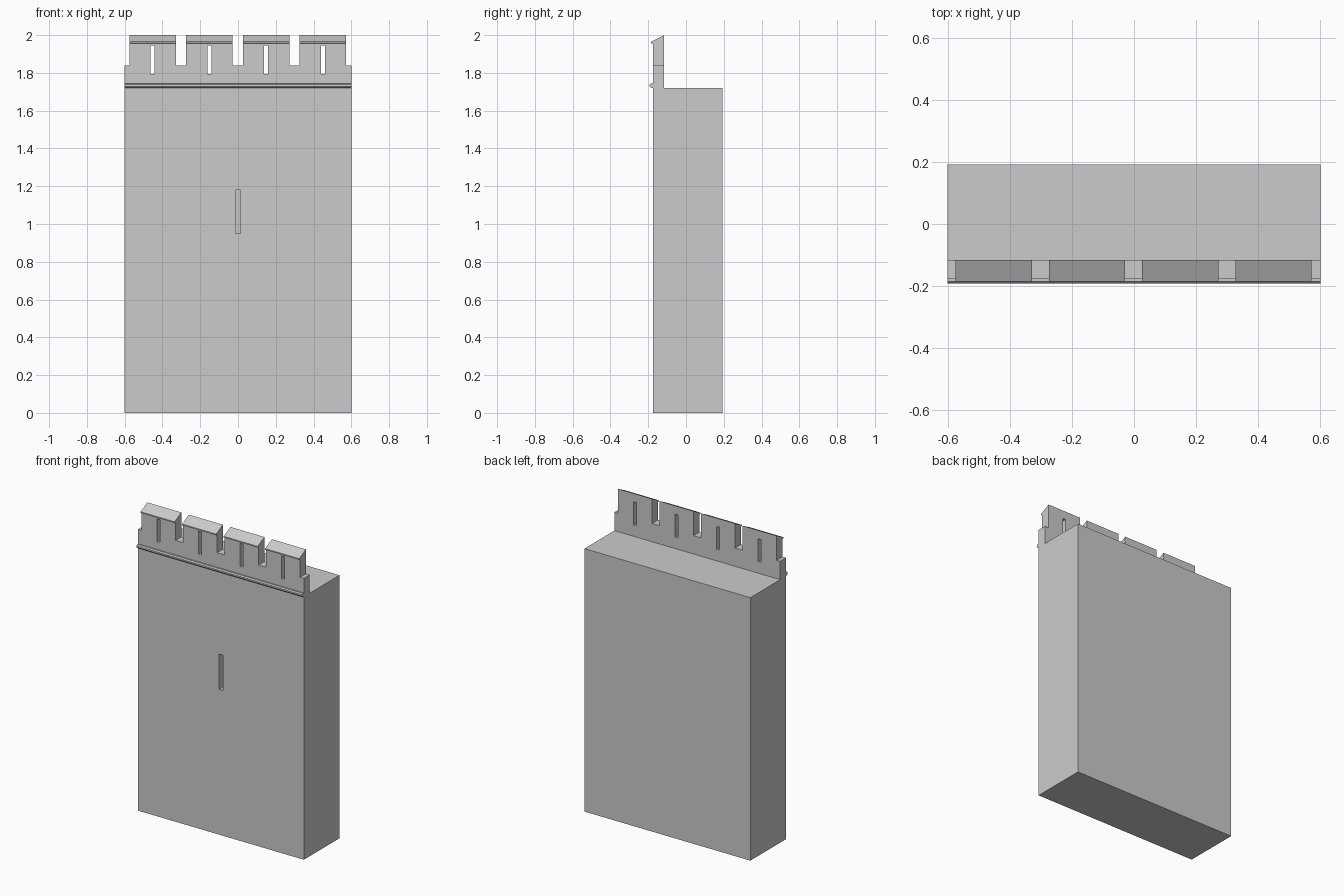
import bpy
import bmesh

cube = bpy.data.objects.get("Cube")
if cube:
    bpy.data.objects.remove(cube, do_unlink=True)

HALF = 0.6          # half the wall width
FRONT = -0.176      # front face of the wall
CRENEL_Z = 1.84     # floor of the gaps
PITCH = 0.3005
MERLON_W = 0.246
CENTRES = [-0.452 + PITCH * i for i in range(4)]

stone = bpy.data.materials.new("grey stone")
stone.diffuse_color = (0.6, 0.6, 0.6, 1)
stone.use_nodes = True
stone.node_tree.nodes["Principled BSDF"].inputs["Base Color"].default_value = (0.6, 0.6, 0.6, 1)


def make_object(name, bm):
    bmesh.ops.recalc_face_normals(bm, faces=bm.faces)
    mesh = bpy.data.meshes.new(name)
    bm.to_mesh(mesh)
    bm.free()
    mesh.materials.append(stone)
    obj = bpy.data.objects.new(name, mesh)
    bpy.context.scene.collection.objects.link(obj)
    return obj


def extrude_along_x(name, profile):
    """Sweep a (y, z) profile across the full width."""
    bm = bmesh.new()
    face = bm.faces.new([bm.verts.new((-HALF, y, z)) for y, z in profile])
    grown = bmesh.ops.extrude_face_region(bm, geom=[face])["geom"]
    verts = [v for v in grown if isinstance(v, bmesh.types.BMVert)]
    bmesh.ops.translate(bm, verts=verts, vec=(2 * HALF, 0, 0))
    return make_object(name, bm)


def add_box(bm, x0, x1, y0, y1, z0, z1):
    verts = bmesh.ops.create_cube(bm, size=1)["verts"]
    for v in verts:
        v.co = (x1 if v.co.x > 0 else x0,
                y1 if v.co.y > 0 else y0,
                z1 if v.co.z > 0 else z0)


# Wall with parapet and sloped, slightly overhanging coping
wall = extrude_along_x("castle_wall", [
    (FRONT, 0), (0.192, 0), (0.192, 1.72), (-0.116, 1.72), (-0.116, 2),
    (-0.185, 1.965), (-0.185, 1.957), (FRONT, 1.955)])

# Gaps between merlons, arrow slits and the recessed slit in the wall
bm = bmesh.new()
edges = [-HALF - 0.1]
for c in CENTRES:
    edges += [c - MERLON_W / 2, c + MERLON_W / 2]
edges.append(HALF + 0.1)
for x0, x1 in zip(edges[::2], edges[1::2]):
    add_box(bm, x0, x1, -0.3, 0, CRENEL_Z, 2.1)
for c in CENTRES:
    add_box(bm, c - 0.011, c + 0.011, -0.3, 0, 1.795, 1.945)
add_box(bm, -0.013, 0.013, -0.3, FRONT + 0.06, 0.95, 1.18)
cutter = make_object("opening_cutter", bm)
cutter.hide_render = True

cut = wall.modifiers.new("openings", "BOOLEAN")
cut.operation = "DIFFERENCE"
cut.solver = "EXACT"
cut.object = cutter
bpy.context.view_layer.objects.active = wall
bpy.ops.object.modifier_apply(modifier=cut.name)
bpy.data.objects.remove(cutter, do_unlink=True)

# Rounded string course under the parapet
extrude_along_x("string_course", [
    (FRONT, 1.72), (-0.186, 1.722), (-0.192, 1.729),
    (-0.192, 1.738), (-0.186, 1.745), (FRONT, 1.745)])
